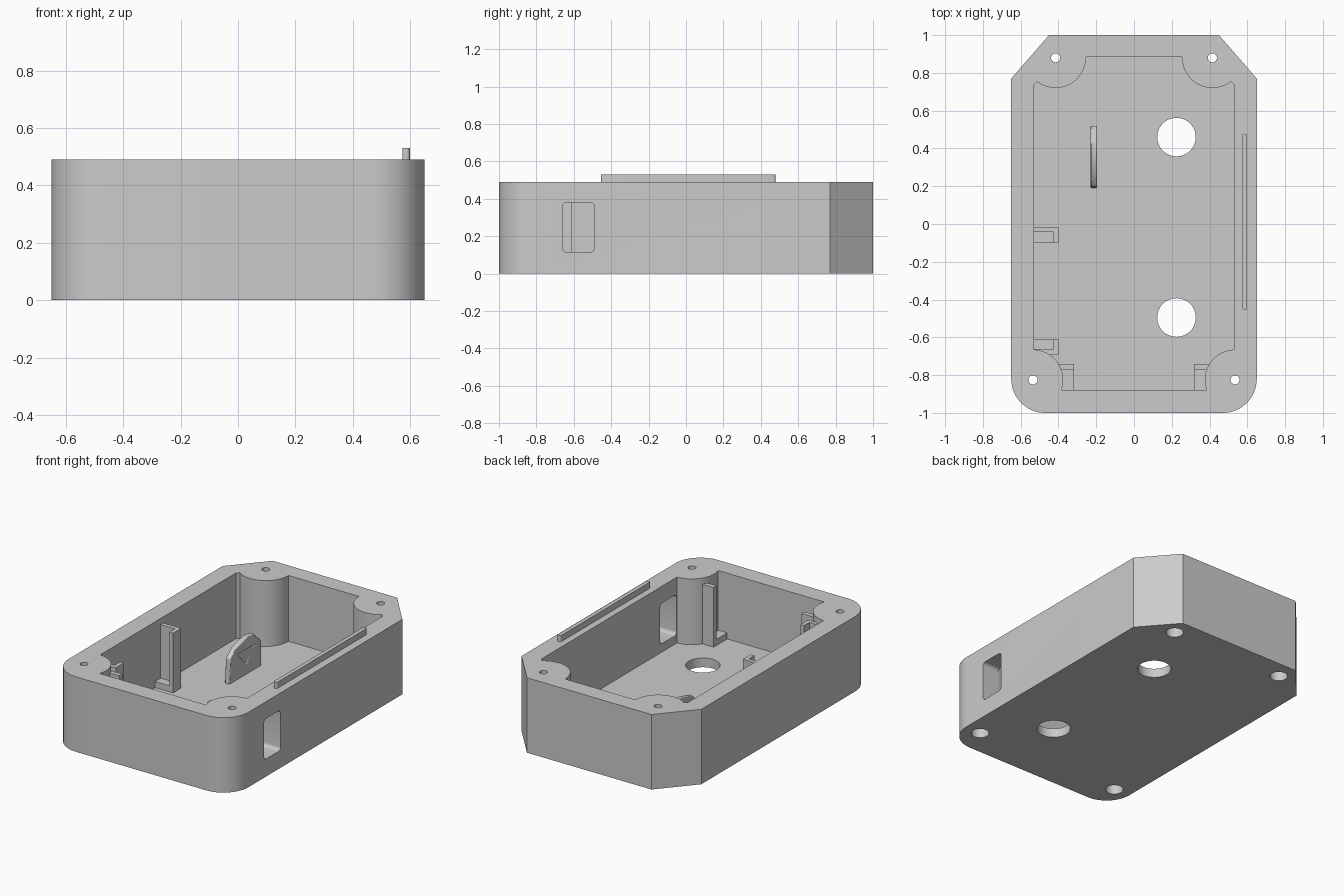
import bpy
import bmesh
from math import cos, sin, pi

if "Cube" in bpy.data.objects:
    bpy.data.objects.remove(bpy.data.objects["Cube"])

grey = bpy.data.materials.new("light grey plastic")
grey.use_nodes = True
COLOR = (0.6, 0.6, 0.6, 1)
grey.diffuse_color = COLOR
grey.node_tree.nodes["Principled BSDF"].inputs["Base Color"].default_value = COLOR

HEIGHT, FLOOR = 0.49, 0.06
POST_TOP, SHELF_TOP = 0.45, 0.1


def arc(cx, cy, r, start, end, steps):
    """Points along an arc; angles in quarter turns."""
    angles = [(start + (end - start) * i / steps) * pi / 2 for i in range(steps + 1)]
    return [(cx + r * cos(a), cy + r * sin(a)) for a in angles]


def rounded_rect(x0, x1, y0, y1, r):
    centres = [(x1 - r, y1 - r), (x0 + r, y1 - r), (x0 + r, y0 + r), (x1 - r, y0 + r)]
    return [p for i, (x, y) in enumerate(centres) for p in arc(x, y, r, i, i + 1, 5)]


def prism(name, points, lo, hi, axis="z"):
    """Extrude a closed outline from lo to hi along z (x, y outline) or x (y, z outline)."""
    bm = bmesh.new()
    place = (lambda a, b, h: (a, b, h)) if axis == "z" else (lambda a, b, h: (h, a, b))
    face = bm.faces.new([bm.verts.new(place(a, b, lo)) for a, b in points])
    top = bmesh.ops.extrude_face_region(bm, geom=[face])["geom"]
    bmesh.ops.translate(bm, vec=place(0, 0, hi - lo),
                        verts=[v for v in top if isinstance(v, bmesh.types.BMVert)])
    bmesh.ops.recalc_face_normals(bm, faces=bm.faces)
    mesh = bpy.data.meshes.new(name)
    bm.to_mesh(mesh)
    bm.free()
    mesh.materials.append(grey)
    obj = bpy.data.objects.new(name, mesh)
    bpy.context.collection.objects.link(obj)
    return obj


def block(name, x0, x1, y0, y1, z0, z1):
    return prism(name, [(x0, y0), (x1, y0), (x1, y1), (x0, y1)], z0, z1)


def cylinder(name, x, y, r, lo, hi, steps=48):
    return prism(name, arc(x, y, r, 0, 4, steps)[:-1], lo, hi)


def activate(obj):
    bpy.ops.object.select_all(action="DESELECT")
    obj.select_set(True)
    bpy.context.view_layer.objects.active = obj


def cut(obj, cutter):
    mod = obj.modifiers.new("cut", "BOOLEAN")
    mod.operation, mod.solver, mod.object = "DIFFERENCE", "EXACT", cutter
    activate(obj)
    bpy.ops.object.modifier_apply(modifier=mod.name)
    bpy.data.objects.remove(cutter)


def smooth(obj):
    activate(obj)
    bpy.ops.object.shade_smooth_by_angle(angle=pi / 6)


# Case: rounded front corners, chamfered back corners
outline = arc(-0.47, -0.82, 0.18, 2, 3, 16) + arc(0.47, -0.82, 0.18, 3, 4, 16)
outline += [(0.65, 0.77), (0.45, 1), (-0.45, 1), (-0.65, 0.77)]
case = prism("case", outline, 0, HEIGHT)

# Cavity, keeping a round screw boss in each corner
cavity = prism("cavity_cutter", [(-0.53, -0.88), (0.53, -0.88), (0.53, 0.735), (0.4, 0.885),
                                 (-0.4, 0.885), (-0.53, 0.735)], FLOOR, 0.7)
screws = [(s * x, y) for s in (-1, 1) for x, y in ((0.535, -0.825), (0.415, 0.88))]
for x, y in screws:
    cut(cavity, cylinder("boss", x, y, 0.16, -0.1, 0.8, 64))
cut(case, cavity)

# Screw holes with counterbores underneath
for x, y in screws:
    cut(case, cylinder("screw_hole", x, y, 0.024, -0.1, 0.7, 24))
    cut(case, cylinder("counterbore", x, y, 0.054, -0.1, 0.2, 32))

# Two floor holes and the side window
for y in (0.46, -0.495):
    cut(case, cylinder("floor_hole", 0.225, y, 0.102, -0.1, 0.2))
cut(case, prism("window_cutter", rounded_rect(-0.66, -0.49, 0.115, 0.38, 0.022), 0.5, 0.7, "x"))
smooth(case)

# Raised rib on the left rim
smooth(prism("rim_rib", rounded_rect(0.573, 0.599, -0.455, 0.478, 0.012), HEIGHT - 0.01, 0.53))

# Corner holders along the right wall: end plate, lip and low shelf
for label, outer, inner, tip in (("rear", -0.015, -0.042, -0.1), ("front", -0.69, -0.663, -0.61)):
    prism(label + "_board_holder", [(-0.54, outer), (-0.4, outer), (-0.4, tip), (-0.427, tip),
                                    (-0.427, inner), (-0.54, inner)], FLOOR - 0.01, POST_TOP)
    low, high = sorted((inner, tip))
    block(label + "_board_shelf", -0.54, -0.42, low, high, FLOOR - 0.01, SHELF_TOP)

# Holders beside the front bosses
for side, label in ((-1, "right"), (1, "left")):
    x0, x1 = sorted((side * 0.318, side * 0.41))
    block(label + "_front_post", x0, x1, -0.77, -0.74, FLOOR - 0.01, POST_TOP)
    block(label + "_front_shelf", x0, x1, -0.89, -0.765, FLOOR - 0.01, SHELF_TOP)

# Upright floor bracket with a shallow triangular recess
bracket = prism("floor_bracket", [(0.19, 0.05), (0.52, 0.05), (0.52, 0.22), (0.44, 0.295),
                                  (0.38, 0.3), (0.26, 0.27), (0.2, 0.22)], -0.229, -0.195, "x")
cut(bracket, prism("recess_cutter", [(0.28, 0.22), (0.46, 0.22), (0.37, 0.12)], -0.205, -0.1, "x"))
bevel = bracket.modifiers.new("soft edges", "BEVEL")
bevel.width, bevel.segments = 0.005, 2
smooth(bracket)
